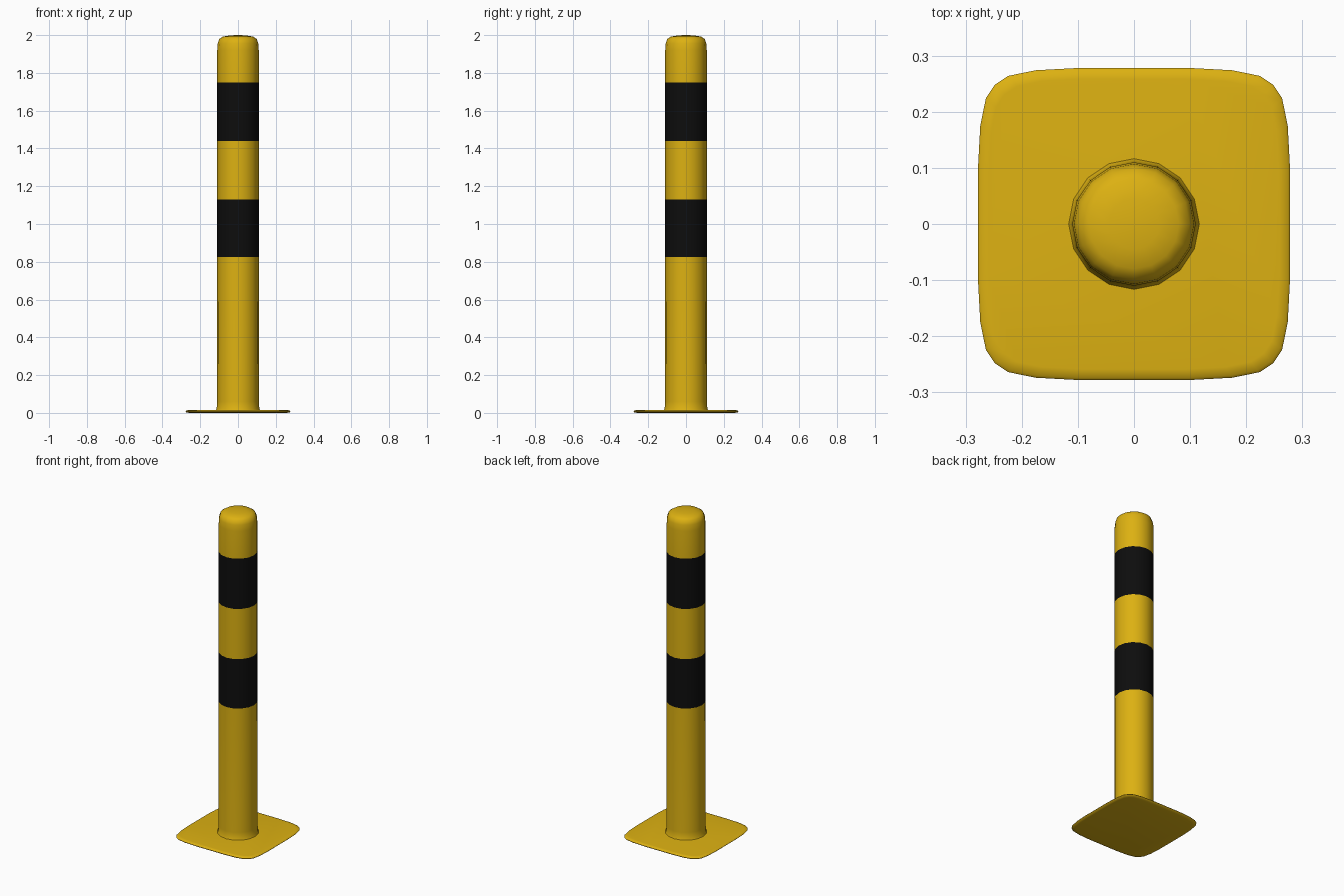
import bpy, bmesh, math

if "Cube" in bpy.data.objects:
    bpy.data.objects.remove(bpy.data.objects["Cube"])


def material(name, rgb):
    m = bpy.data.materials.new(name)
    m.use_nodes = True
    m.diffuse_color = (*rgb, 1)
    m.node_tree.nodes["Principled BSDF"].inputs["Base Color"].default_value = (*rgb, 1)
    return m


yellow = material("safety yellow", (0.72, 0.44, 0.006))
black = material("band black", (0.004, 0.004, 0.004))


def loft(name, rings, mats):
    """Bridge a stack of equal-sized rings and close both ends."""
    bm = bmesh.new()
    loops = [[bm.verts.new(p) for p in ring] for ring in rings]
    n = len(loops[0])
    for a, b in zip(loops, loops[1:]):
        for i in range(n):
            j = (i + 1) % n
            bm.faces.new((a[i], a[j], b[j], b[i]))
    bm.faces.new(loops[0][::-1])
    bm.faces.new(loops[-1])
    me = bpy.data.meshes.new(name)
    bm.to_mesh(me)
    bm.free()
    for m in mats:
        me.materials.append(m)
    ob = bpy.data.objects.new(name, me)
    bpy.context.collection.objects.link(ob)
    bpy.context.view_layer.objects.active = ob
    ob.select_set(True)
    bpy.ops.object.shade_smooth_by_angle(angle=math.radians(50))
    ob.select_set(False)
    return ob


# Post: sixteen-sided, flared foot, domed cap
SIDES = 16
bands = [(0.825, 1.13), (1.44, 1.75)]
profile = [(0.118, 0.012), (0.113, 0.022), (0.111, 0.06)]
profile += [(0.11, z) for band in bands for z in band]
profile += [(0.11, 1.92), (0.107, 1.957), (0.099, 1.98), (0.08, 1.992), (0.045, 1.998), (0.012, 2.0)]
rings = [[(r * math.cos(math.tau * i / SIDES), r * math.sin(math.tau * i / SIDES), z)
          for i in range(SIDES)] for r, z in profile]
post = loft("post", rings, [yellow, black])

# Black bands
for f in post.data.polygons:
    if any(lo < f.center.z < hi for lo, hi in bands):
        f.material_index = 1

# Base plate: rounded square, thin softened edge
quarter = [(0.278, -0.1), (0.278, 0.1), (0.274, 0.175), (0.264, 0.224),
           (0.248, 0.248), (0.224, 0.264), (0.175, 0.274)]
outline = []
for _ in range(4):
    outline += quarter
    quarter = [(-y, x) for x, y in quarter]
layers = [(0.93, 0.0), (0.985, 0.003), (1.0, 0.008), (0.985, 0.013), (0.93, 0.015)]
loft("base_plate", [[(x * s, y * s, z) for x, y in outline] for s, z in layers], [yellow])
